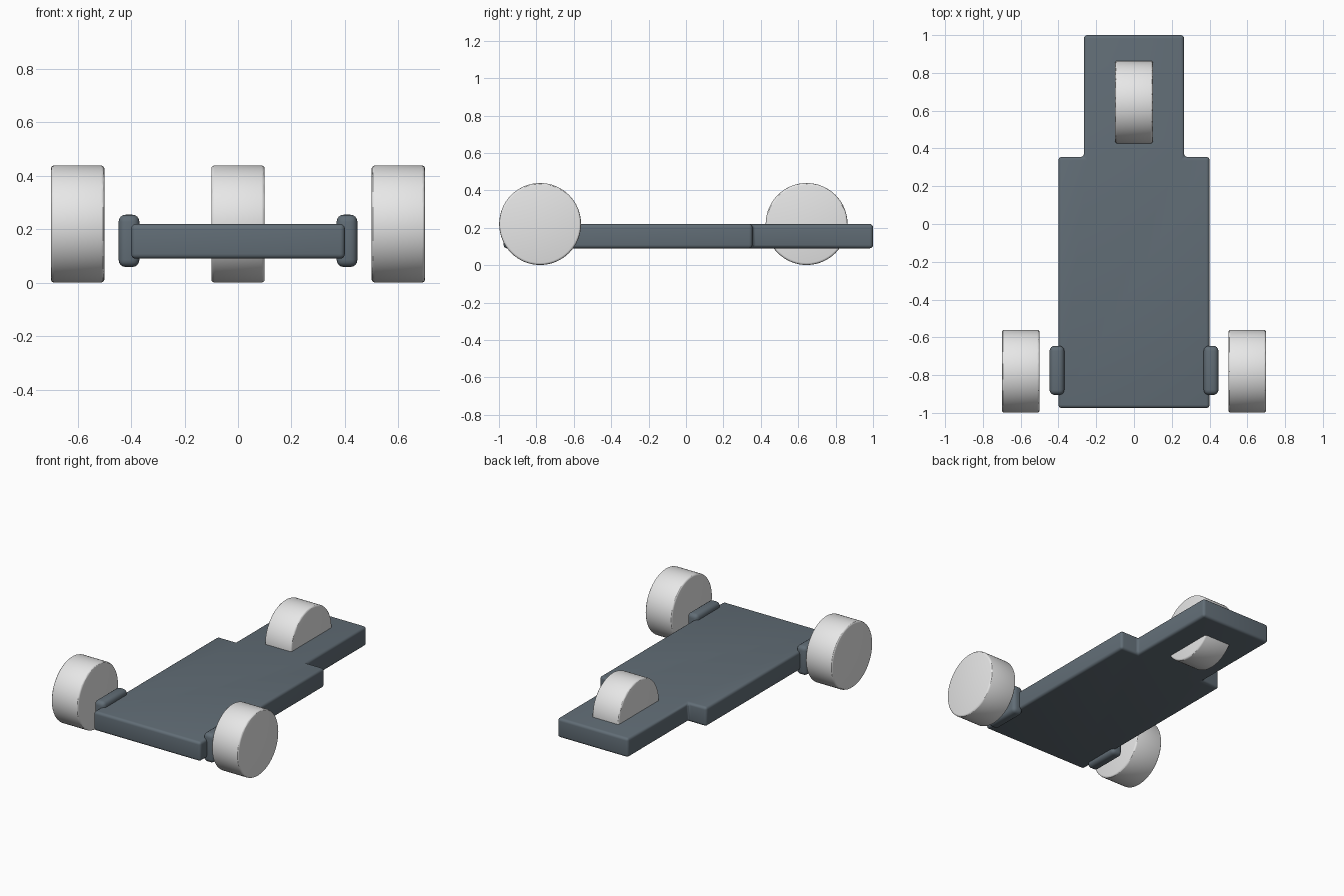
import bpy, bmesh, math
from mathutils import Matrix

if "Cube" in bpy.data.objects:
    bpy.data.objects.remove(bpy.data.objects["Cube"])


def material(name, rgb):
    m = bpy.data.materials.new(name)
    m.diffuse_color = (*rgb, 1)
    m.use_nodes = True
    m.node_tree.nodes["Principled BSDF"].inputs["Base Color"].default_value = m.diffuse_color
    return m


SLATE = material("slate_blue_grey", (0.12, 0.153, 0.181))
LIGHT = material("light_grey", (0.8, 0.8, 0.8))


def finish(bm, name, mat, bevel, segments):
    """Turn a bmesh into a rounded, smooth shaded object."""
    bmesh.ops.recalc_face_normals(bm, faces=bm.faces)
    mesh = bpy.data.meshes.new(name)
    bm.to_mesh(mesh)
    bm.free()
    mesh.materials.append(mat)
    ob = bpy.data.objects.new(name, mesh)
    bpy.context.collection.objects.link(ob)
    mod = ob.modifiers.new("rounding", "BEVEL")
    mod.width, mod.segments = bevel, segments
    mod.limit_method, mod.angle_limit = "ANGLE", math.radians(30)
    bpy.ops.object.select_all(action="DESELECT")
    ob.select_set(True)
    bpy.context.view_layer.objects.active = ob
    bpy.ops.object.modifier_apply(modifier=mod.name)
    bpy.ops.object.shade_smooth_by_angle(angle=math.radians(30))
    return ob


def wheel(name, x, y, r=0.219):
    bm = bmesh.new()
    turn = Matrix.Translation((x, y, 0.22)) @ Matrix.Rotation(math.pi / 2, 4, "Y")
    bmesh.ops.create_cone(bm, cap_ends=True, segments=64, radius1=r, radius2=r,
                          depth=0.2, matrix=turn)
    finish(bm, name, LIGHT, 0.012, 3)


def bracket(name, x):
    bm = bmesh.new()
    place = Matrix.Translation((x, -0.775, 0.157)) @ Matrix.Diagonal((0.078, 0.26, 0.196, 1))
    bmesh.ops.create_cube(bm, size=1, matrix=place)
    finish(bm, name, SLATE, 0.027, 4)


# Chassis: wide deck with a narrower tail, extruded from its outline
half = [(0.4, -0.975), (0.4, 0.355), (0.265, 0.355), (0.265, 1.0)]
outline = half + [(-x, y) for x, y in reversed(half)]
bm = bmesh.new()
base = bm.faces.new([bm.verts.new((x, y, 0.09)) for x, y in outline])
top = bmesh.ops.extrude_face_region(bm, geom=[base], use_keep_orig=True)["geom"]
bmesh.ops.translate(bm, vec=(0, 0, 0.13),
                    verts=[v for v in top if isinstance(v, bmesh.types.BMVert)])
finish(bm, "chassis", SLATE, 0.018, 4)

# Front wheels with their mounting brackets, and the single rear wheel
for side, s in (("left", -1), ("right", 1)):
    wheel("front_wheel_" + side, s * 0.6, -0.78)
    bracket("wheel_bracket_" + side, s * 0.408)
wheel("rear_wheel", 0, 0.645)
